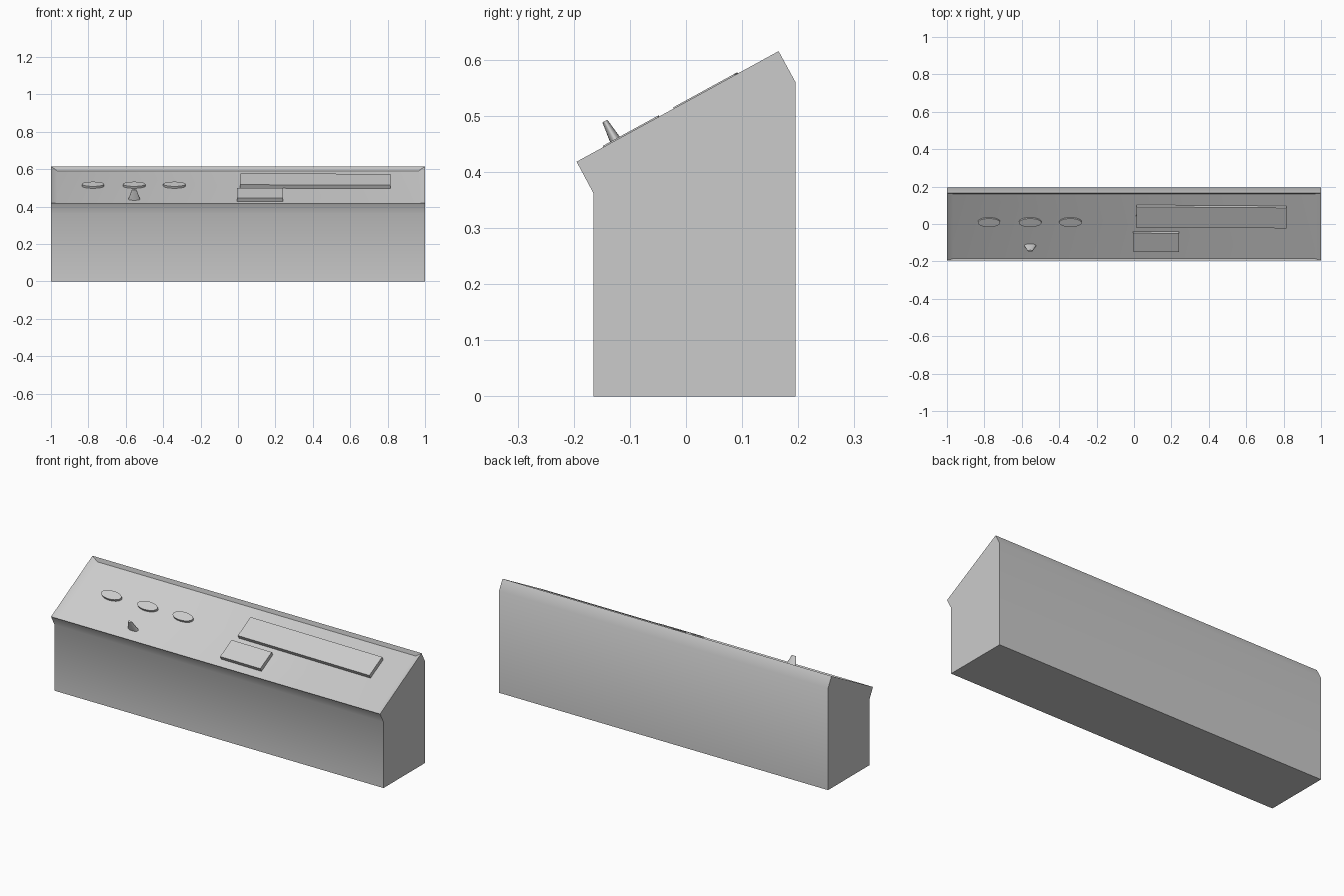
import bpy, bmesh, math
from mathutils import Matrix, Vector

if "Cube" in bpy.data.objects:
    bpy.data.objects.remove(bpy.data.objects["Cube"])

# Sloped panel frame: x along the console, u up the slope, n out of it
SLOPE = math.atan2(0.197, 0.36)
FRAME = Matrix.Translation((0, -0.195, 0.418)) @ Matrix.Rotation(SLOPE, 4, 'X')
DEPTH = 0.0187          # how far the panel is sunk below the rim
LENGTH = 0.41           # slope length


def finish(bm, name):
    bmesh.ops.recalc_face_normals(bm, faces=bm.faces)
    mesh = bpy.data.meshes.new(name)
    bm.to_mesh(mesh)
    bm.free()
    ob = bpy.data.objects.new(name, mesh)
    bpy.context.collection.objects.link(ob)
    bpy.ops.object.select_all(action='DESELECT')
    ob.select_set(True)
    bpy.context.view_layer.objects.active = ob
    bpy.ops.object.shade_smooth_by_angle(angle=math.radians(32))
    return ob


# Console body: extruded side profile with a sunken sloping panel
profile = [(-0.165, 0), (0.195, 0), (0.195, 0.56), (0.165, 0.615),
           (-0.195, 0.418), (-0.165, 0.362)]
bm = bmesh.new()
side = bm.faces.new([bm.verts.new((-1, y, z)) for y, z in profile])
ext = bmesh.ops.extrude_face_region(bm, geom=[side], use_keep_orig=True)
bmesh.ops.translate(bm, vec=(2, 0, 0),
                    verts=[g for g in ext['geom'] if isinstance(g, bmesh.types.BMVert)])
bmesh.ops.recalc_face_normals(bm, faces=bm.faces)
bm.normal_update()
normal = Vector((0, -math.sin(SLOPE), math.cos(SLOPE)))
panel = max(bm.faces, key=lambda f: f.normal.dot(normal))
bmesh.ops.inset_individual(bm, faces=[panel], thickness=0.005)
for v in panel.verts:
    front = v.co.y < 0
    u = 0.001 if front else LENGTH - 0.014
    v.co = FRAME @ Vector((math.copysign(0.967, v.co.x), u, -DEPTH))
finish(bm, "console_body")


def cone(name, x, u, r1, r2, height, stretch):
    """Round part standing on the sunken panel, stretched along x."""
    bm = bmesh.new()
    bmesh.ops.create_cone(bm, cap_ends=True, segments=32, radius1=r1, radius2=r2, depth=height)
    bm.transform(FRAME @ Matrix.Translation((x, u, height / 2 - DEPTH))
                 @ Matrix.Diagonal((stretch, 1, 1, 1)))
    finish(bm, name)


def plate(name, x0, x1, u0, u1, height):
    """Raised plate on the sunken panel, very slightly turned."""
    bm = bmesh.new()
    bmesh.ops.create_cube(bm, size=1)
    bm.transform(FRAME
                 @ Matrix.Translation(((x0 + x1) / 2, (u0 + u1) / 2, height / 2 - DEPTH))
                 @ Matrix.Rotation(math.radians(-0.4), 4, 'Z')
                 @ Matrix.Diagonal((x1 - x0, u1 - u0, height, 1)))
    finish(bm, name)


# Three round buttons
for i, x in enumerate((-0.775, -0.555, -0.34)):
    cone(f"round_button_{i + 1}", x, 0.226, 0.026, 0.026, 0.012, 2.3)

# Lever and the two raised plates
cone("lever", -0.555, 0.079, 0.0125, 0.005, 0.058, 2.5)
plate("long_plate", 0.012, 0.815, 0.2, 0.325, 0.021)
plate("small_plate", -0.005, 0.24, 0.055, 0.167, 0.021)
